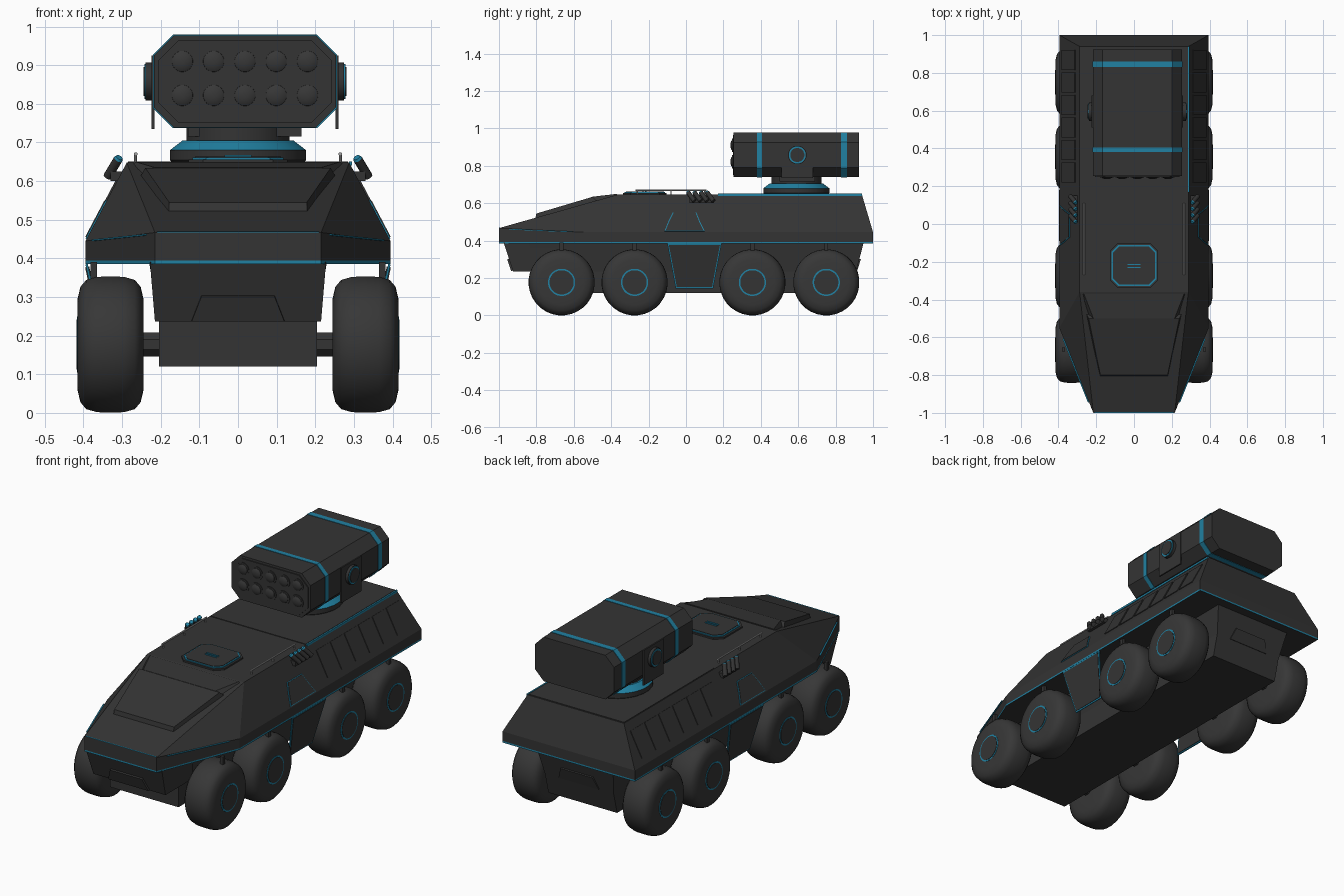
import bpy, bmesh, math
from mathutils import Vector

if "Cube" in bpy.data.objects:
    bpy.data.objects.remove(bpy.data.objects["Cube"])


def material(name, r, g, b):
    m = bpy.data.materials.new(name)
    m.use_nodes = True
    m.diffuse_color = (r, g, b, 1)
    m.node_tree.nodes["Principled BSDF"].inputs["Base Color"].default_value = (r, g, b, 1)
    return m


BODY = material("charcoal", 0.034, 0.034, 0.034)
TYRE = material("tyre_grey", 0.038, 0.038, 0.038)
BLUE = material("teal_blue", 0.015, 0.22, 0.36)
RAIL = material("light_grey", 0.35, 0.35, 0.35)


def loft(name, rings, mat, smooth=False, mirror=False, stripe=None):
    """Skin a list of point rings, cap the ends, optionally copy to the other side."""
    for side, sx in ((("left_", 1), ("right_", -1)) if mirror else (("", 1),)):
        bm = bmesh.new()
        vs = [[bm.verts.new((p[0] * sx, p[1], p[2])) for p in ring] for ring in rings]
        n = len(vs[0])
        for a, b in zip(vs, vs[1:]):
            for i in range(n):
                bm.faces.new((a[i], a[(i + 1) % n], b[(i + 1) % n], b[i]))
        bm.faces.new(vs[0])
        bm.faces.new(vs[-1])
        bmesh.ops.remove_doubles(bm, verts=bm.verts[:], dist=1e-5)
        bmesh.ops.recalc_face_normals(bm, faces=bm.faces[:])
        me = bpy.data.meshes.new(side + name)
        me.materials.append(mat)
        if stripe:
            me.materials.append(BLUE)
            for f in bm.faces:
                f.material_index = int(stripe(f))
        bm.to_mesh(me)
        bm.free()
        ob = bpy.data.objects.new(side + name, me)
        bpy.context.collection.objects.link(ob)
        if smooth:
            bpy.ops.object.select_all(action="DESELECT")
            ob.select_set(True)
            bpy.context.view_layer.objects.active = ob
            bpy.ops.object.shade_smooth_by_angle(angle=math.radians(35))


def lathe(name, base, axis, profile, mat, seg=32, **kw):
    """Revolve (radius, height) pairs about an axis."""
    q = Vector((0, 0, 1)).rotation_difference(Vector(axis))
    ang = [math.tau * (i + 0.5) / seg for i in range(seg)]
    rings = [[Vector(base) + q @ Vector((r * math.cos(a), r * math.sin(a), h)) for a in ang]
             for r, h in profile]
    loft(name, rings, mat, seg > 8, **kw)


def plate(name, pts, t, mat, **kw):
    """Thicken a flat polygon by t along its normal, both ways."""
    pts = [Vector(p) for p in pts]
    n = (pts[1] - pts[0]).cross(pts[2] - pts[0]).normalized() * t
    loft(name, [[p - n for p in pts], [p + n for p in pts]], mat, **kw)


def framed(name, pts, inset, **kw):
    """A panel with a thin blue rim."""
    pts = [Vector(p) for p in pts]
    c = sum(pts, Vector()) / len(pts)
    plate(name + "_rim", pts, 0.003, BLUE, **kw)
    plate(name, [c + (p - c) * (1 - inset) for p in pts], 0.0055, BODY, **kw)


def box(name, x0, x1, y0, y1, z0, z1, mat, **kw):
    loft(name, [[(x0, y0, z), (x1, y0, z), (x1, y1, z), (x0, y1, z)] for z in (z0, z1)], mat, **kw)


def chamfered(cx, cy, w, h, c):
    """Rectangle with cut corners, as 2D points."""
    half = [(w, -h + c), (w, h - c), (w - c, h), (-w + c, h),
            (-w, h - c), (-w, -h + c), (-w + c, -h), (w - c, -h)]
    return [(cx + a, cy + b) for a, b in half]


def both(half):
    return half + [(-x, y, z) for x, y, z in reversed(half)]


# Upper hull with a blue belt line
def outline(z):
    return both([(0.215, -1, z), (0.395, -0.55, z), (0.395, 1, z)])


loft("upper_hull", [
    outline(0.385), outline(0.394),
    both([(0.215, -1, 0.467), (0.395, -0.55, 0.445), (0.395, 1, 0.445)]),
    both([(0.288, -0.36, 0.648), (0.288, -0.36, 0.648), (0.288, 0.94, 0.648)]),
], BODY, stripe=lambda f: f.calc_center_median().z < 0.395 and abs(f.normal.z) < 0.5)
box("nose_line", -0.21, 0.21, -1.0, -0.994, 0.464, 0.469, BLUE)
plate("brow_line", [(0.24, -0.945, 0.459), (0.375, -0.607, 0.445),
                    (0.375, -0.607, 0.449), (0.24, -0.945, 0.463)], 0.004, BLUE, mirror=True)

# Raised front visor
loft("front_visor", [
    both([(0.18, -0.81, 0.50), (0.265, -0.45, 0.59)]),
    both([(0.178, -0.8, 0.545), (0.24, -0.5, 0.634)]),
], BODY)
loft("visor_brow", [
    both([(0.23, -0.53, 0.59), (0.285, -0.37, 0.63)]),
    both([(0.215, -0.5, 0.635), (0.265, -0.37, 0.65)]),
], BODY)

# Roof details
box("rear_deck", -0.285, 0.285, 0.17, 0.935, 0.64, 0.651, BODY)
box("deck_line", 0.287, 0.295, 0.17, 0.94, 0.64, 0.651, BLUE)
framed("roof_hatch", [(x, y, 0.658) for x, y in chamfered(0, -0.22, 0.118, 0.108, 0.035)], 0.06)
loft("hatch_base", [[(x, y, z) for x, y in chamfered(0, -0.22, 0.128, 0.116, 0.038)]
                    for z in (0.64, 0.656)], BODY)
for y in (-0.23, -0.215):
    box("hatch_handle", -0.035, 0.035, y - 0.003, y + 0.003, 0.66, 0.668, BLUE)
lathe("roof_rail", (0.265, -0.27, 0.67), (0, 1, 0), [(0.005, 0), (0.005, 0.38)], RAIL, 8, mirror=True)
for y in (-0.26, -0.08, 0.1):
    lathe("rail_post", (0.265, y, 0.645), (0, 0, 1), [(0.004, 0), (0.004, 0.025)], RAIL, 8, mirror=True)

# Smoke dischargers on both shoulders
for i in range(4):
    foot, d = Vector((0.337, 0.045 + i * 0.034, 0.612)), Vector((-0.45, -0.55, 0.75)).normalized()
    lathe("smoke_tube", foot, d, [(0.012, 0), (0.012, 0.062)], BODY, 12, mirror=True)
    lathe("smoke_cap", foot + d * 0.062, d, [(0.012, 0), (0.009, 0.006)], BLUE, 12, mirror=True)
box("smoke_bracket", 0.3, 0.33, 0.02, 0.15, 0.6, 0.625, BODY, mirror=True)


# Panels on the sloped flanks
def flank(y, z):
    return (0.395 - (z - 0.445) * 0.107 / 0.203, y, z)


for i in range(6):
    y = 0.22 + i * 0.119
    plate("flank_panel", [flank(y, 0.475), flank(y + 0.105, 0.475),
                          flank(y + 0.105, 0.605), flank(y, 0.605)], 0.004, BODY, mirror=True)
framed("flank_hatch", [flank(-0.115, 0.45), flank(0.1, 0.45), flank(0.075, 0.5),
                       flank(0.055, 0.55), flank(-0.07, 0.55), flank(-0.095, 0.5)], 0.06, mirror=True)
framed("side_door", [(0.392, -0.1, 0.385), (0.392, 0.19, 0.385),
                     (0.34, 0.145, 0.145), (0.34, -0.055, 0.145)], 0.06, mirror=True)

# Lower hull: tub, sloped ends and end panels
loft("lower_hull", [
    both([(0.205, -0.8, 0.12), (0.205, 0.88, 0.12)]),
    both([(0.205, -0.8, 0.236), (0.205, 0.91, 0.236)]),
    both([(0.23, -0.84, 0.39), (0.23, 0.95, 0.39)]),
], BODY)
loft("nose_tub", [
    both([(0.215, -0.925, 0.236), (0.215, -0.7, 0.236)]),
    both([(0.228, -0.975, 0.39), (0.228, -0.7, 0.39)]),
], BODY)
for name, y0, y1 in (("front_tow_panel", -0.93, -0.951), ("rear_tow_panel", 0.91, 0.93)):
    plate(name, [(-0.12, y0, 0.238), (0.12, y0, 0.238), (0.095, y1, 0.302), (-0.095, y1, 0.302)],
          0.005, BODY)

# Wheels, axles and struts
tread = [(0.05, 0), (0.12, 0), (0.15, 0.007), (0.168, 0.022), (0.176, 0.05), (0.177, 0.085),
         (0.176, 0.12), (0.168, 0.148), (0.15, 0.163), (0.12, 0.17), (0.05, 0.17)]
for y in (-0.665, -0.275, 0.355, 0.75):
    lathe("tyre", (0.245, y, 0.177), (1, 0, 0), tread, TYRE, mirror=True)
    lathe("rim_ring", (0.41, y, 0.177), (1, 0, 0), [(0.073, 0), (0.073, 0.0065)], BLUE, mirror=True)
    lathe("hub", (0.41, y, 0.177), (1, 0, 0), [(0.065, 0), (0.065, 0.0085)], BODY, mirror=True)
    lathe("axle", (0.19, y, 0.177), (1, 0, 0), [(0.033, 0), (0.033, 0.06)], BODY, 8, mirror=True)
    box("strut", 0.365, 0.382, y - 0.01, y + 0.01, 0.3, 0.39, BODY, mirror=True)

# Turret ring
ring = (0, 0.59, 0)
lathe("turret_base", ring, (0, 0, 1), [(0.168, 0.645), (0.178, 0.655), (0.178, 0.68)], BODY, 24)
lathe("turret_collar", ring, (0, 0, 1), [(0.178, 0.68), (0.145, 0.705)], BLUE, 24)
lathe("turret_neck", ring, (0, 0, 1), [(0.135, 0.7), (0.135, 0.75)], BODY, 24)
box("launcher_cradle", -0.13, 0.165, 0.5, 0.69, 0.715, 0.76, BODY)

# Launcher box with blue bands, side mounts and pods
CX, CZ = 0.018, 0.858


def section(y, grow=0.0):
    return [(x, y, z) for x, z in chamfered(CX, CZ, 0.236 + grow, 0.119 + grow, 0.052)]


loft("launcher_box", [section(0.255), section(0.925)], BODY)
loft("launcher_front_lip", [section(0.25, -0.012), section(0.256, -0.012)], BODY)
for y0, y1 in ((0.38, 0.405), (0.83, 0.86)):
    loft("launcher_band", [section(y0, 0.002), section(y1, 0.002)], BLUE)
for s, side in ((1, "left"), (-1, "right")):
    x = CX + s * 0.234
    box(side + "_launcher_mount", min(x, x + s * 0.008), max(x, x + s * 0.008),
        0.51, 0.68, 0.735, 0.925, BODY)
    for part, r, h, mat in (("pod", 0.05, 0.023, BODY), ("pod_ring", 0.046, 0.026, BLUE),
                            ("pod_cap", 0.038, 0.029, BODY)):
        lathe(side + "_" + part, (x, 0.595, CZ), (s, 0, 0), [(r, 0), (r, h)], mat, 16)

# Rocket tubes in two rows
for row in (0.822, 0.91):
    for i in range(5):
        at = (CX + (i - 2) * 0.081, 0.256, row)
        lathe("tube_rim", at, (0, -1, 0), [(0.036, 0), (0.036, 0.009)], BODY, 20)
        lathe("rocket_nose", at, (0, -1, 0), [(0.029, 0), (0.027, 0.011), (0.019, 0.016), (0.006, 0.018)],
              TYRE, 20)
